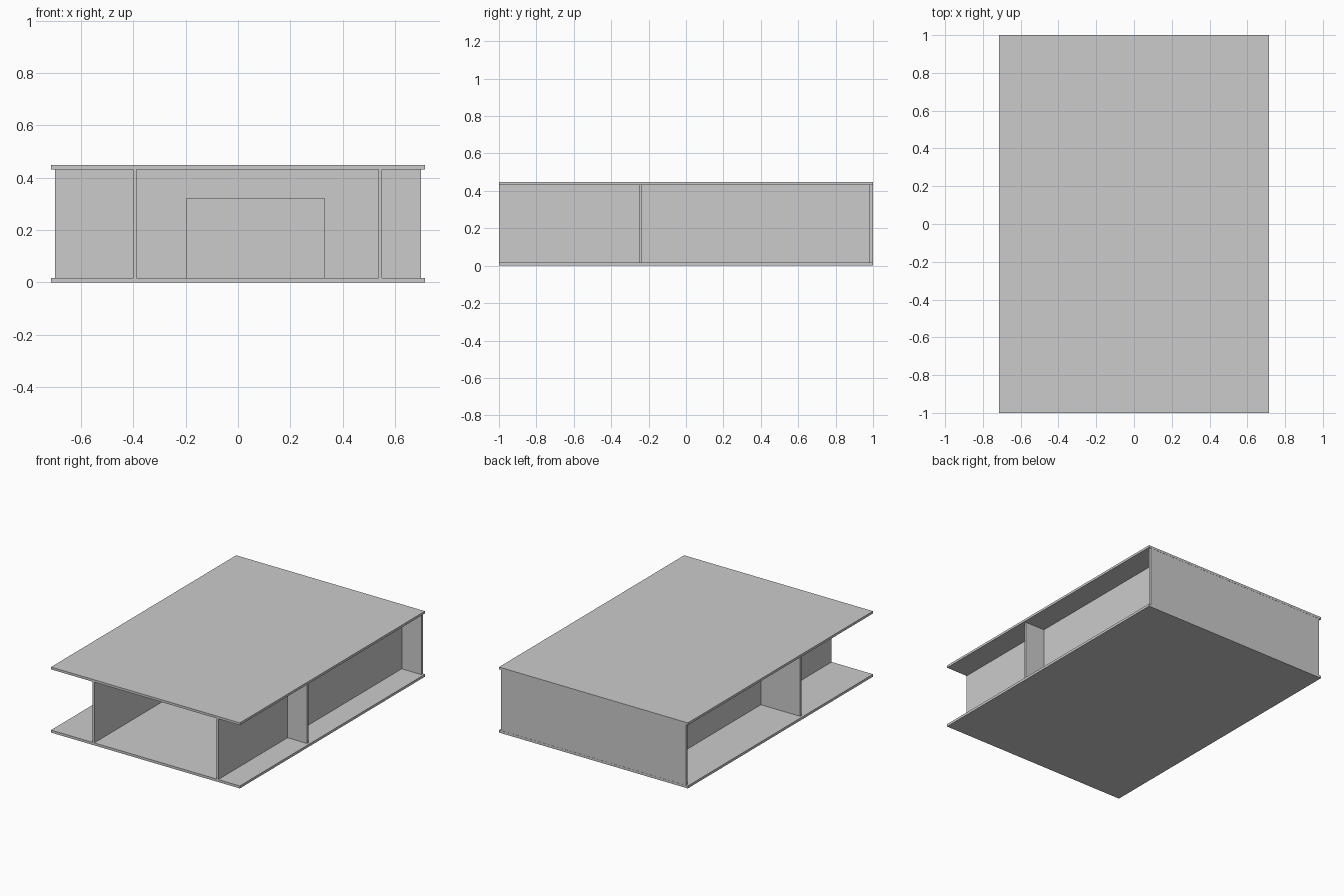
import bpy, bmesh

if "Cube" in bpy.data.objects:
    bpy.data.objects.remove(bpy.data.objects["Cube"])

T = 0.016            # board thickness
H = 0.448            # total height
Z0, Z1 = T + 0.001, H - T
Y0, Y1 = -0.251, -0.235   # cross wall depth
PANEL_X = 0.699


def board(name, x, y, z):
    """Axis-aligned board from (min, max) ranges."""
    bm = bmesh.new()
    bmesh.ops.create_cube(bm, size=1)
    for v in bm.verts:
        v.co = [r[0] if c < 0 else r[1] for c, r in zip(v.co, (x, y, z))]
    return mesh_object(name, bm)


def mesh_object(name, bm):
    bmesh.ops.recalc_face_normals(bm, faces=bm.faces)
    me = bpy.data.meshes.new(name)
    bm.to_mesh(me)
    bm.free()
    ob = bpy.data.objects.new(name, me)
    bpy.context.collection.objects.link(ob)
    return ob


# top and bottom plates
for name, z in (("bottom_plate", (0, Z0)), ("top_plate", (Z1, H))):
    board(name, (-0.714, 0.714), (-1, 1), z)

# back panel, slightly inset at the sides
board("back_panel", (-PANEL_X, PANEL_X), (0.982, 0.999), (Z0, Z1))

# long dividers
L, R = (-0.402, -0.387), (0.536, 0.551)
for name, x in (("left_divider", L), ("right_divider", R)):
    board(name, x, (-1, 0.982), (Z0, Z1))

# cross walls in the open side bays
board("left_cross_wall", (-PANEL_X, L[0]), (Y0, Y1), (Z0, Z1))
board("right_cross_wall", (R[1], PANEL_X), (Y0, Y1), (Z0, Z1))

# middle cross wall with a doorway
outline = [(L[1], Z0), (-0.196, Z0), (-0.196, 0.32), (0.33, 0.32),
           (0.33, Z0), (R[0], Z0), (R[0], Z1), (L[1], Z1)]
bm = bmesh.new()
face = bm.faces.new([bm.verts.new((x, Y0, z)) for x, z in outline])
ext = bmesh.ops.extrude_face_region(bm, geom=[face], use_keep_orig=True)
moved = [g for g in ext["geom"] if isinstance(g, bmesh.types.BMVert)]
bmesh.ops.translate(bm, verts=moved, vec=(0, Y1 - Y0, 0))
mesh_object("doorway_wall", bm)
